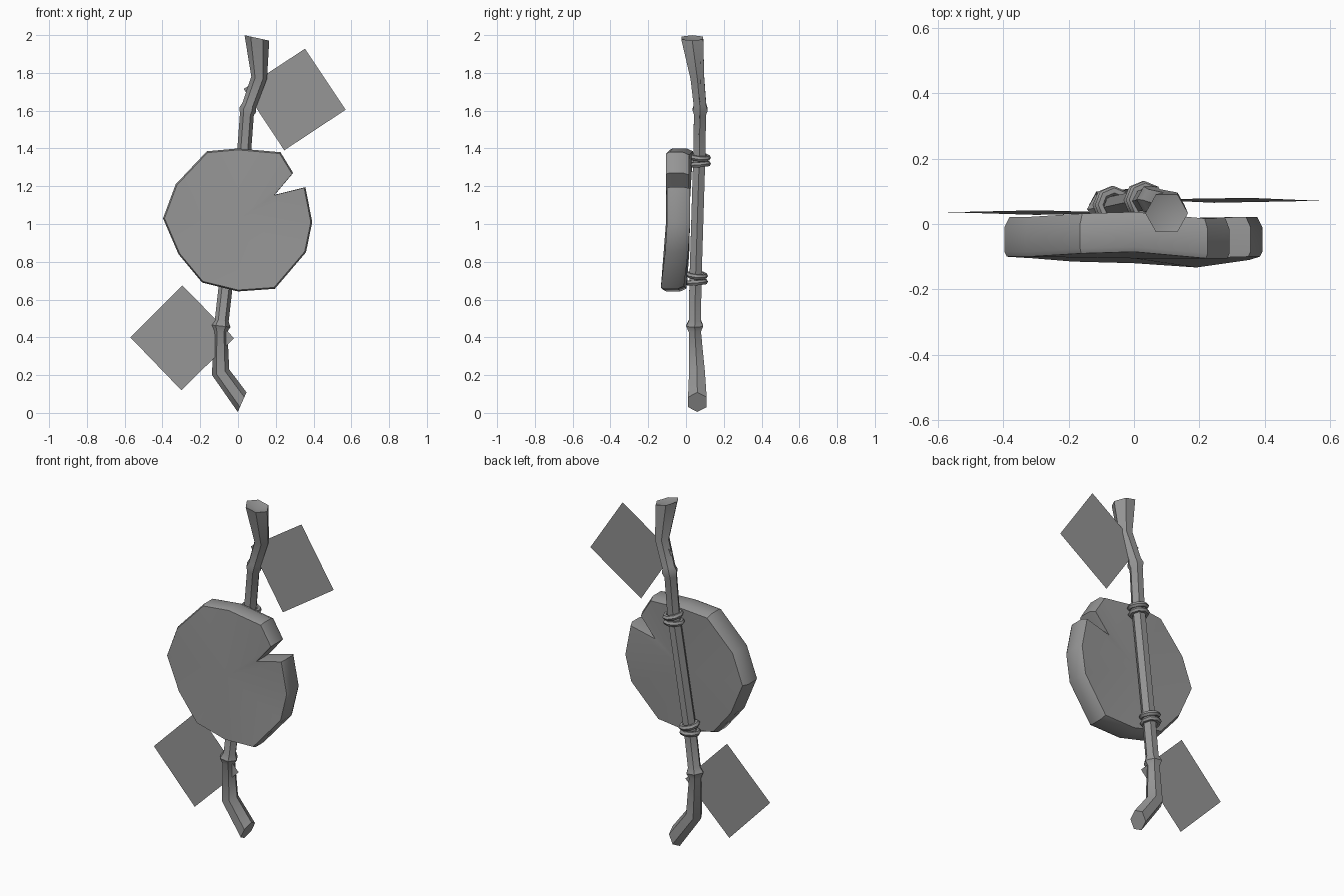
import bpy, bmesh, math
from mathutils import Vector

cube = bpy.data.objects.get("Cube")
if cube:
    bpy.data.objects.remove(cube, do_unlink=True)

grey = bpy.data.materials.new("plain grey")
grey.use_nodes = True
colour = (0.3, 0.3, 0.3, 1)
grey.diffuse_color = colour
grey.node_tree.nodes["Principled BSDF"].inputs["Base Color"].default_value = colour


def finish(name, bm, angle=35):
    bmesh.ops.recalc_face_normals(bm, faces=bm.faces)
    mesh = bpy.data.meshes.new(name)
    bm.to_mesh(mesh)
    bm.free()
    mesh.materials.append(grey)
    obj = bpy.data.objects.new(name, mesh)
    bpy.context.collection.objects.link(obj)
    bpy.ops.object.select_all(action="DESELECT")
    obj.select_set(True)
    bpy.context.view_layer.objects.active = obj
    bpy.ops.object.shade_smooth_by_angle(angle=math.radians(angle))
    return obj


def bridge(bm, a, b):
    for i in range(len(a)):
        j = (i + 1) % len(a)
        bm.faces.new((a[i], a[j], b[j], b[i]))


def fan(bm, ring, centre):
    hub = bm.verts.new(centre)
    for i in range(len(ring)):
        bm.faces.new((ring[i], ring[(i + 1) % len(ring)], hub))


def ring_at(bm, centre, normal, radius, sides=6):
    n = Vector(normal).normalized()
    u = Vector((0, 1, 0)).cross(n).normalized()
    v = n.cross(u)
    c = Vector(centre)
    angles = [math.tau * i / sides for i in range(sides)]
    return [bm.verts.new(c + radius * (u * math.cos(a) + v * math.sin(a))) for a in angles]


# Notched wooden disc: outline x, z and the depth of its front edge
outline = [(-.165, 1.385, -.09), (0, 1.4, -.085), (.225, 1.38, -.105), (.292, 1.27, -.105),
           (.195, 1.155, -.105), (.357, 1.195, -.1), (.393, 1.01, -.1), (.36, .85, -.11),
           (.195, .657, -.133), (0, .643, -.12), (-.19, .69, -.115), (-.315, .84, -.105),
           (-.397, 1.03, -.1), (-.33, 1.21, -.1)]
bm = bmesh.new()


def disc_ring(scale, depth):
    return [bm.verts.new((x * scale, depth(y), 1.02 + (z - 1.02) * scale)) for x, z, y in outline]


rings = [disc_ring(.98, lambda y: y), disc_ring(1, lambda y: y + .015),
         disc_ring(1, lambda y: y + .09), disc_ring(.96, lambda y: y + .122)]
for a, b in zip(rings, rings[1:]):
    bridge(bm, a, b)
fan(bm, rings[0], (0, -.105, 1.02))
fan(bm, rings[-1], (0, .015, 1.02))
finish("notched_disc", bm)

# Crooked branch: x, y, z and radius along its length, with swollen knots
path = [(.022, .06, .057, .057), (-.092, .058, .215, .048), (-.093, .047, .43, .037),
        (-.092, .046, .46, .052), (-.086, .047, .49, .037), (-.062, .05, .7, .037),
        (.03, .07, 1.35, .037), (.047, .074, 1.58, .037), (.052, .075, 1.605, .046),
        (.06, .074, 1.63, .038), (.112, .06, 1.775, .042), (.1, .033, 1.985, .067)]
bm = bmesh.new()
points = [Vector(p[:3]) for p in path]
sections = []
for i, p in enumerate(path):
    if i == 0:
        direction = Vector((-.9, 0, .4))
    elif i == len(path) - 1:
        direction = Vector((.22, 0, 1))
    else:
        direction = (points[i + 1] - points[i]).normalized() + (points[i] - points[i - 1]).normalized()
    sections.append(ring_at(bm, points[i], direction, p[3]))
for a, b in zip(sections, sections[1:]):
    bridge(bm, a, b)
fan(bm, sections[0], points[0])
fan(bm, sections[-1], points[-1] - Vector((0, 0, .02)))
finish("branch", bm, 40)


# Cord loops lashing the disc to the branch
def loop(name, centre, normal, major=.044, minor=.015):
    n = Vector(normal).normalized()
    bm = bmesh.new()
    levels = [ring_at(bm, Vector(centre) + n * minor * math.sin(a), n,
                      major + minor * math.cos(a), 8)
              for a in [math.tau * k / 6 for k in range(6)]]
    for k in range(6):
        bridge(bm, levels[k], levels[(k + 1) % 6])
    finish(name, bm, 50)


for place, x, y, z in (("upper", .03, .073, 1.335), ("lower", -.065, .058, .71)):
    loop(place + "_cord_top", (x + .003, y, z + .019), (.22, .08, 1))
    loop(place + "_cord_bottom", (x - .003, y, z - .019), (.05, -.08, 1))


# Flat square leaves
def leaf(name, corners):
    bm = bmesh.new()
    bm.faces.new([bm.verts.new(c) for c in corners])
    finish(name, bm)


leaf("upper_leaf", [(.355, .08, 1.928), (.57, .071, 1.605), (.245, .065, 1.39), (.03, .075, 1.715)])
leaf("lower_leaf", [(-.295, .042, .675), (-.57, .036, .4), (-.3, .028, .12), (-.02, .034, .395)])
